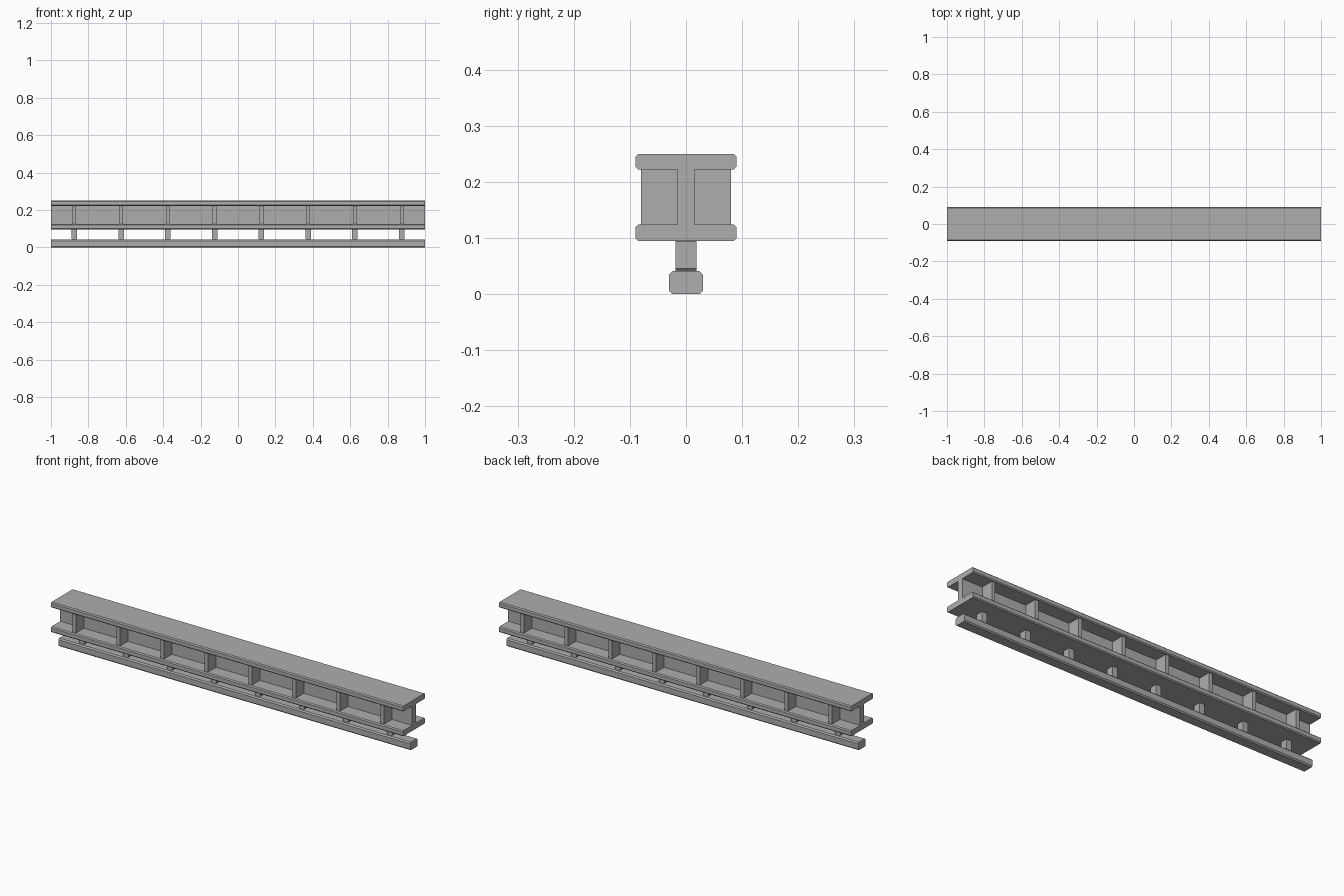
import bpy
import bmesh

if "Cube" in bpy.data.objects:
    bpy.data.objects.remove(bpy.data.objects["Cube"], do_unlink=True)

steel = bpy.data.materials.new("grey steel")
steel.use_nodes = True
GREY = (0.42, 0.42, 0.42, 1)
steel.diffuse_color = GREY
steel.node_tree.nodes["Principled BSDF"].inputs["Base Color"].default_value = GREY


def bar(name, x, half_x, half_y, z0, z1, axis=None, chamfer=0.005):
    """Box centred on y = 0, with edges along the given axis chamfered."""
    bm = bmesh.new()
    bmesh.ops.create_cube(bm, size=2)
    for v in bm.verts:
        v.co.x *= half_x
        v.co.y *= half_y
        v.co.z *= (z1 - z0) / 2
    if axis is not None:
        edges = [e for e in bm.edges
                 if abs((e.verts[0].co - e.verts[1].co).normalized()[axis]) > 0.9]
        bmesh.ops.bevel(bm, geom=edges, offset=chamfer, segments=1,
                        affect='EDGES', profile=0.5)
    mesh = bpy.data.meshes.new(name)
    bm.to_mesh(mesh)
    bm.free()
    mesh.materials.append(steel)
    obj = bpy.data.objects.new(name, mesh)
    obj.location = (x, 0, (z0 + z1) / 2)
    bpy.context.collection.objects.link(obj)
    return obj


# I-beam
bar("top_flange", 0, 1, 0.09, 0.222, 0.25, axis=0)
bar("bottom_flange", 0, 1, 0.09, 0.095, 0.124, axis=0)
bar("web", 0, 1, 0.015, 0.123, 0.223)

# Running rail below the beam
bar("lower_rail", 0, 1, 0.03, 0, 0.041, axis=0, chamfer=0.006)

# Stiffener plates and rail hangers, evenly spaced
for i in range(8):
    x = -0.875 + i * 0.25
    bar(f"stiffener_{i + 1}", x, 0.01, 0.08, 0.123, 0.223)
    bar(f"hanger_{i + 1}", x, 0.015, 0.019, 0.04, 0.1, axis=1, chamfer=0.006)
